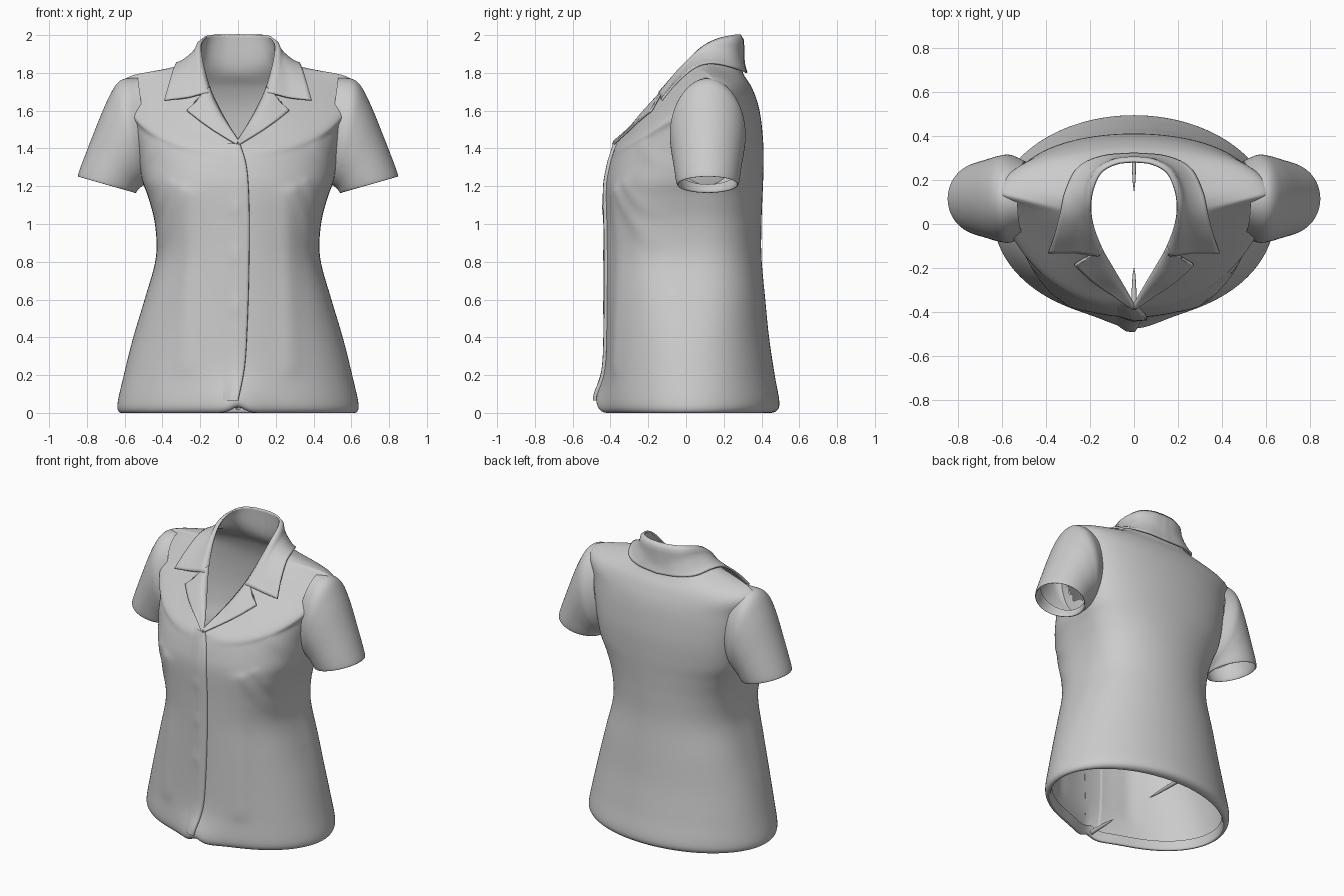
import bpy, bmesh, math
from mathutils import Vector
from mathutils.bvhtree import BVHTree

if "Cube" in bpy.data.objects:
    bpy.data.objects.remove(bpy.data.objects["Cube"])


def spline(pts, u):
    """Catmull-Rom point on a list of vectors, u in 0..1."""
    f = u * (len(pts) - 1)
    i = min(int(f), len(pts) - 2)
    t = f - i
    b, c = pts[i], pts[i + 1]
    a = pts[i - 1] if i else b * 2 - c
    d = pts[i + 2] if i + 2 < len(pts) else c * 2 - b
    return 0.5 * (2 * b + (c - a) * t + (2 * a - 5 * b + 4 * c - d) * t ** 2
                  + (3 * b - a - 3 * c + d) * t ** 3)


def linear(pts, u):
    f = u * (len(pts) - 1)
    i = min(int(f), len(pts) - 2)
    return pts[i].lerp(pts[i + 1], f - i)


def vecs(rows):
    return [Vector(r) for r in rows]


def grid_object(name, rows, closed=False, skip=None, thickness=0, subsurf=0, mirror=False):
    """Skin a grid of points (list of rows) into a smooth mesh object."""
    bm = bmesh.new()
    vs = [[bm.verts.new(p) for p in row] for row in rows]
    n = len(rows[0])
    for i in range(len(rows) - 1):
        for j in range(n if closed else n - 1):
            k = (j + 1) % n
            f = (vs[i][j], vs[i][k], vs[i + 1][k], vs[i + 1][j])
            if skip and skip(sum((v.co for v in f), Vector()) / 4):
                continue
            bm.faces.new(f)
    bmesh.ops.delete(bm, geom=[v for v in bm.verts if not v.link_faces], context='VERTS')
    tree = BVHTree.FromBMesh(bm)
    me = bpy.data.meshes.new(name)
    bm.to_mesh(me)
    bm.free()
    me.shade_smooth()
    ob = bpy.data.objects.new(name, me)
    bpy.context.collection.objects.link(ob)
    if mirror:
        ob.modifiers.new("mirror", 'MIRROR').merge_threshold = 0.002
    if thickness:
        s = ob.modifiers.new("thickness", 'SOLIDIFY')
        s.thickness, s.offset = thickness, 0
    if subsurf:
        s = ob.modifiers.new("smooth", 'SUBSURF')
        s.levels = s.render_levels = subsurf
    return tree


# Roll line of the neck opening and the collar seam below it (front to back)
EDGE = vecs([(0, -.365, 1.44), (.05, -.275, 1.52), (.10, -.19, 1.61), (.15, -.10, 1.72), (.185, 0, 1.85),
             (.195, .08, 1.93), (.185, .16, 1.975), (.15, .235, 1.995), (.08, .275, 2.0), (0, .285, 2.0)])
SEAM = vecs([(0, -.375, 1.42), (.08, -.29, 1.50), (.15, -.22, 1.58), (.21, -.12, 1.68), (.25, 0, 1.80),
             (.265, .09, 1.85), (.245, .18, 1.85), (.19, .25, 1.84), (.10, .285, 1.83), (0, .295, 1.82)])

# Torso sections: half width, z front/side/back, y front/side/back, front and back fullness
SECTIONS = [
    (.600, .06, .06, .06, -.380, .03, .43, 1, 1),
    (.612, .00, .00, .00, -.390, .03, .44, 1, 1),
    (.640, .035, .035, .035, -.430, .03, .495, 1, 1),
    (.605, .20, .20, .20, -.425, .03, .47, .95, .95),
    (.555, .40, .40, .40, -.422, .03, .44, .9, .9),
    (.495, .60, .60, .60, -.420, .03, .42, .8, .8),
    (.435, .82, .82, .82, -.420, .03, .40, .72, .75),
    (.440, 1.0, 1.0, 1.0, -.422, .03, .40, .65, .7),
    (.475, 1.14, 1.14, 1.14, -.425, .06, .405, .6, .7),
    (.510, 1.22, 1.24, 1.26, -.422, .10, .41, .62, .7),
    (.535, 1.28, 1.40, 1.42, -.412, .12, .41, .75, .7),
    (.575, 1.34, 1.62, 1.60, -.398, .12, .39, 1.05, .8),
    (.600, 1.395, 1.775, 1.72, -.38, .13, .35, 1.3, 1),
]
# Soft drag folds on the front: x0, z0, x1, z1, width, height
FOLDS = [(.26, 1.15, .28, .25, .05, .010), (.30, 1.18, .42, .90, .03, .012),
         (.36, 1.22, .44, 1.05, .022, .010), (.42, 1.42, .52, 1.30, .025, .010)]


def section_point(row, t):
    w, zf, zs, zb, yf, ys, yb, pf, pb = row
    c = math.cos(t)
    end_y, end_z, p = (yf, zf, pf) if c > 0 else (yb, zb, pb)
    c = abs(c)
    return Vector((w * math.sin(t), ys + (end_y - ys) * c ** p, zs + (end_z - zs) * c))


def drape(p):
    """Folds, flared front hem and rounded front corners."""
    x, y, z = abs(p.x), p.y, max(p.z, 0)
    if y < 0:
        for x0, z0, x1, z1, w, h in FOLDS:
            d, q = Vector((x1 - x0, z1 - z0)), Vector((x - x0, z - z0))
            k = min(max(q.dot(d) / d.dot(d), 0), 1)
            y -= h * math.exp(-((q - d * k).length / w) ** 2)
        hem = math.exp(-(z / .16) ** 2)
        y -= .05 * hem * math.exp(-(x / .14) ** 2)
        z += .04 * hem * math.exp(-(x / .035) ** 2)
    return Vector((p.x, y, z))


def torso_column(t):
    side = 1 if t <= math.pi else -1
    a = t if side > 0 else 2 * math.pi - t
    ctrl = [section_point(r, a) for r in SECTIONS]
    ctrl += [spline(SEAM, a / math.pi), spline(EDGE, a / math.pi)]
    pts = [drape(spline(ctrl, k / 70)) for k in range(71)]
    return [Vector((side * p.x, p.y, p.z)) for p in pts]


def in_armhole(c):
    return abs(c.x) > .42 and ((c.y - .115) / .13) ** 2 + ((c.z - 1.48) / .20) ** 2 < 1


# Torso shell, hem turned inside, armholes left open
COLS = 96
columns = [torso_column(2 * math.pi * j / COLS) for j in range(COLS)]
body = grid_object("blouse_body", list(zip(*columns)), closed=True, skip=in_armhole, subsurf=1)


def front_y(x, z, default):
    hit = body.ray_cast(Vector((x, -2, z)), Vector((0, 1, 0)))[0]
    return hit.y if hit and hit.y < .2 else default


# Sleeves: top x,z  bottom x,z  half depth; the last rings turn the cuff inside
SLEEVE = [Vector(r) for r in [
    (.53, 1.775, .46, 1.24, .17), (.625, 1.76, .50, 1.205, .20), (.69, 1.66, .52, 1.19, .197),
    (.765, 1.48, .53, 1.18, .183), (.845, 1.27, .54, 1.165, .166),
    (.832, 1.268, .552, 1.172, .154), (.80, 1.36, .545, 1.21, .16)]]


def sleeve_ring(u):
    tx, tz, bx, bz, ry = spline(SLEEVE, u)
    ring = []
    for j in range(40):
        a = 2 * math.pi * j / 40
        k = (1 + math.cos(a)) / 2
        ring.append(Vector((bx + (tx - bx) * k, .115 + ry * math.sin(a), bz + (tz - bz) * k)))
    return ring


grid_object("sleeves", [sleeve_ring(i / 30) for i in range(31)], closed=True, subsurf=1, mirror=True)

# Collar: folds from the roll line down onto the shoulders
FALL = vecs([(.39, -.13, 1.655), (.362, -.05, 1.75), (.335, .05, 1.83), (.31, .15, 1.85),
             (.255, .25, 1.825), (.15, .305, 1.81), (0, .32, 1.80)])
START = .30


def collar_row(v):
    row = []
    for j in range(41):
        u = j / 40
        e = spline(EDGE, START + (1 - START) * u)
        p = e.lerp(spline(FALL, u), v)
        p.z -= .03 * math.sin(math.pi * v) * u
        if v > 0:
            loc, n, _, _ = body.find_nearest(p)
            gap = (p - loc).dot(n)
            if gap < .016:
                p += n * (.016 - gap)
        if j == 40:
            p.x = 0
        row.append(p)
    return row


grid_object("collar", [collar_row(1 - i / 10) for i in range(11)], thickness=.012, mirror=True)

# Notched lapels lying on the chest
LAPEL = [Vector((x, 0, z)) for x, z in
         [(.004, 1.42), (.07, 1.46), (.135, 1.50), (.20, 1.545), (.27, 1.60), (.225, 1.645)]]


def lapel_row(v):
    row = []
    for j in range(31):
        e = spline(EDGE, .34 * j / 30)
        o = linear(LAPEL, j / 30)
        o.y = front_y(o.x, o.z, e.y) - .016
        p = e.lerp(o, v)
        if v > 0:
            p.y = min(p.y, front_y(p.x, p.z, p.y) - .014)
        row.append(p)
    return row


grid_object("lapels", [lapel_row(1 - i / 8) for i in range(9)], thickness=.012, mirror=True)

# Overlapping front placket with its curved edge and hidden button bumps
OVERLAP = vecs([(.0, 0, .065), (.035, 0, .25), (.05, 0, .5), (.058, 0, .8),
                (.058, 0, 1.1), (.045, 0, 1.3), (.01, 0, 1.425)])


def placket_row(u):
    e = spline(OVERLAP, u)
    row = []
    for j in range(11):
        x = -.09 + (e.x + .09) * j / 10
        y = front_y(x, e.z, -.42) + .004 - .02 * min(j / 6, 1)
        for bz in (1.08, .83, .56):
            y -= .006 * math.exp(-((x + .015) ** 2 + (e.z - bz) ** 2) / .0008)
        row.append(Vector((x, y, e.z)))
    row.append(row[-1] + Vector((.002, .018, 0)))
    return row


grid_object("front_placket", [placket_row(i / 50) for i in range(51)])

# Pinched hem tucks pointing inwards at centre front and back
for name, y0, y1 in (("front_hem_tuck", -.41, -.20), ("back_hem_tuck", .45, .15)):
    rings = []
    for i in range(9):
        s = i / 8
        r = .001 + .014 * (1 - s) ** .5
        rings.append([Vector((r * math.cos(a), y0 + (y1 - y0) * s, .03 + r * math.sin(a)))
                      for a in (math.pi * k / 6 for k in range(12))])
    grid_object(name, rings, closed=True)
